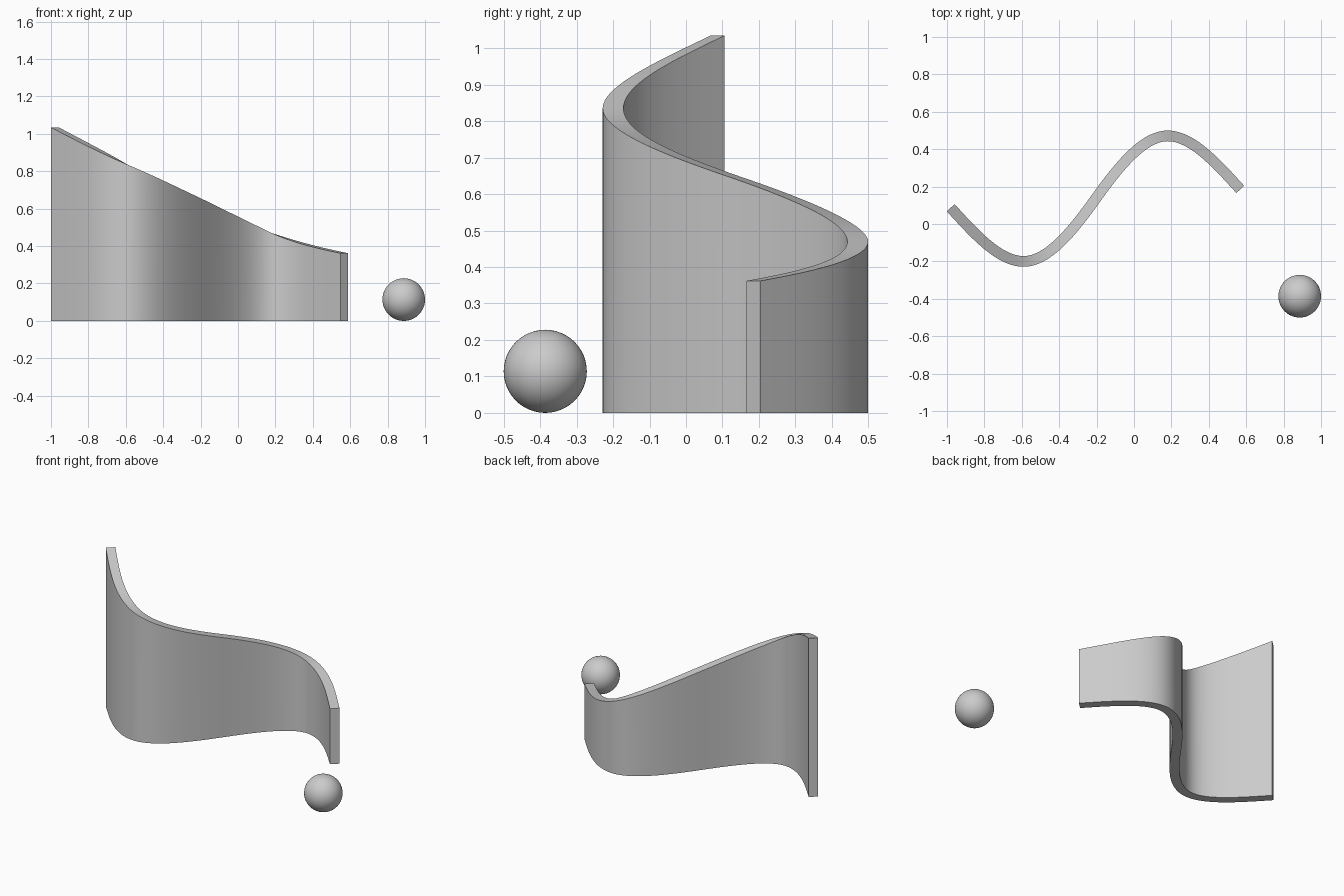
import bpy, bmesh
from mathutils import Vector

if "Cube" in bpy.data.objects:
    bpy.data.objects.remove(bpy.data.objects["Cube"])

# Wall centreline: x, y, dy/dx, height, dheight/dx
KEYS = [
    (-0.980, 0.087, -1.10, 1.035, -0.53),
    (-0.590, -0.200, 0.00, 0.835, -0.50),
    (-0.205, 0.135, 1.40, 0.647, -0.48),
    (0.180, 0.471, 0.00, 0.470, -0.39),
    (0.568, 0.185, -1.10, 0.362, -0.20),
]
HALF_THICKNESS = 0.0285
STEPS = 24


def hermite(a, ma, b, mb, h, t):
    return ((2*t**3 - 3*t**2 + 1) * a + (t**3 - 2*t**2 + t) * h * ma
            + (3*t**2 - 2*t**3) * b + (t**3 - t**2) * h * mb)


def finish(bm, name):
    bmesh.ops.recalc_face_normals(bm, faces=bm.faces[:])
    mesh = bpy.data.meshes.new(name)
    bm.to_mesh(mesh)
    bm.free()
    obj = bpy.data.objects.new(name, mesh)
    bpy.context.collection.objects.link(obj)
    bpy.ops.object.select_all(action='DESELECT')
    obj.select_set(True)
    bpy.context.view_layer.objects.active = obj
    bpy.ops.object.shade_smooth_by_angle(angle=0.6)


# Sample the path and its sloping top
path = []
for a, b in zip(KEYS, KEYS[1:]):
    h = b[0] - a[0]
    for i in range(STEPS + (b is KEYS[-1])):
        t = i / STEPS
        path.append(Vector((a[0] + h*t,
                            hermite(a[1], a[2], b[1], b[2], h, t),
                            hermite(a[3], a[4], b[3], b[4], h, t))))

# Wavy wall: rectangular sections joined along the path
bm = bmesh.new()
rings = []
for i, p in enumerate(path):
    d = path[min(i + 1, len(path) - 1)] - path[max(i - 1, 0)]
    n = Vector((-d.y, d.x, 0)).normalized() * HALF_THICKNESS
    l, r = p + n, p - n
    rings.append([bm.verts.new(v) for v in
                  ((l.x, l.y, 0), (r.x, r.y, 0), (r.x, r.y, p.z), (l.x, l.y, p.z))])
for a, b in zip(rings, rings[1:]):
    for j in range(4):
        k = (j + 1) % 4
        bm.faces.new((a[j], a[k], b[k], b[j]))
bm.faces.new(rings[0])
bm.faces.new(rings[-1])
finish(bm, "wavy_wall")

# Ball resting on the ground beside the wall
bm = bmesh.new()
bmesh.ops.create_uvsphere(bm, u_segments=48, v_segments=24, radius=0.114)
bmesh.ops.translate(bm, verts=bm.verts[:], vec=(0.886, -0.386, 0.114))
finish(bm, "ball")
